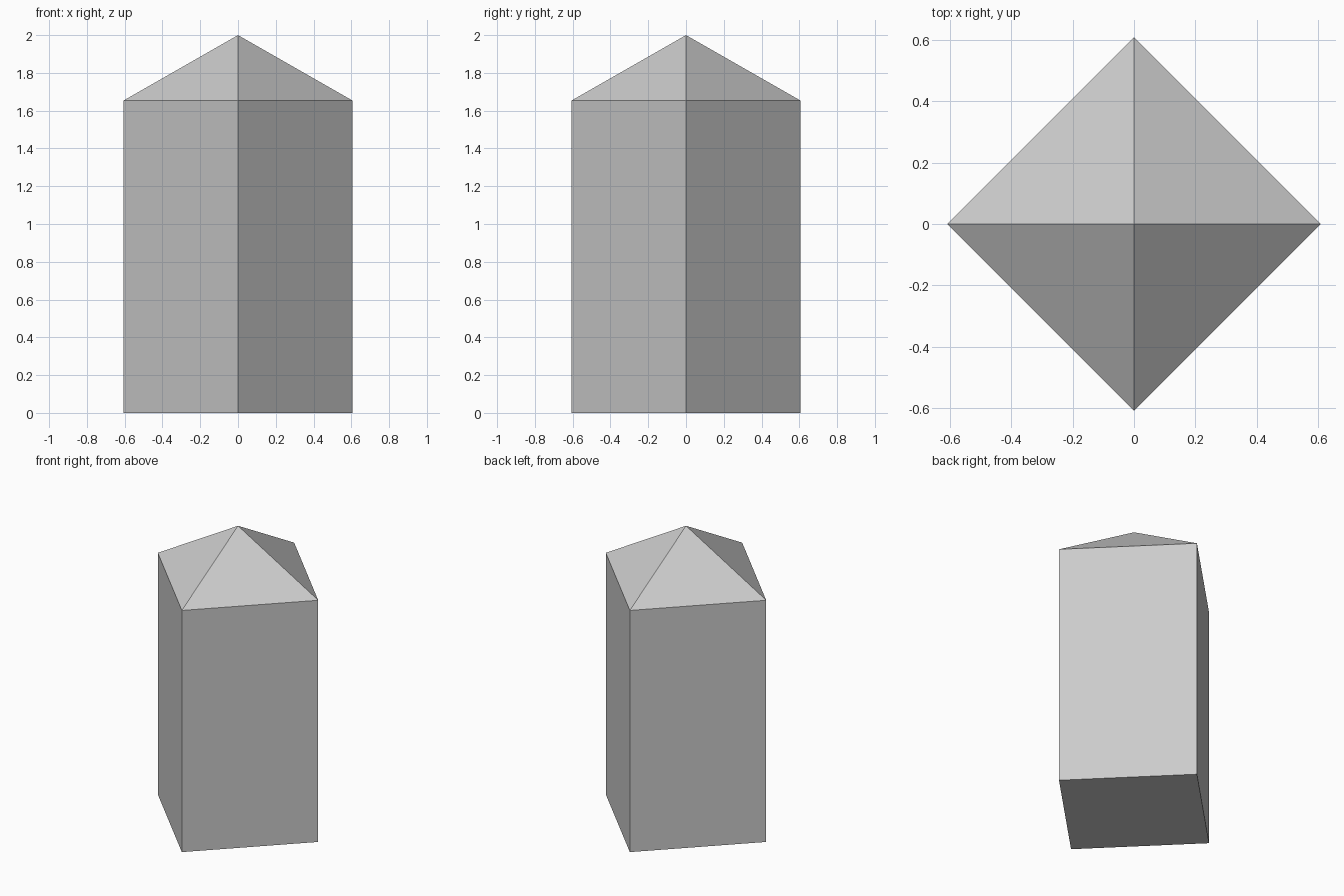
import bpy
import bmesh

if "Cube" in bpy.data.objects:
    bpy.data.objects.remove(bpy.data.objects["Cube"])

RADIUS, EAVE, PEAK = 0.607, 1.653, 2.0

bm = bmesh.new()

# Square base, corners on the x and y axes
bmesh.ops.create_circle(bm, cap_ends=True, segments=4, radius=RADIUS)
base = bm.faces[:]

# Straight column, keeping the base closed
ext = bmesh.ops.extrude_face_region(bm, geom=base, use_keep_orig=True)
top_verts = [g for g in ext["geom"] if isinstance(g, bmesh.types.BMVert)]
top_faces = [g for g in ext["geom"] if isinstance(g, bmesh.types.BMFace)]
bmesh.ops.translate(bm, verts=top_verts, vec=(0, 0, EAVE))

# Pyramid cap: poke the top face and raise its centre
cap = bmesh.ops.poke(bm, faces=top_faces)
cap["verts"][0].co.z = PEAK

bmesh.ops.recalc_face_normals(bm, faces=bm.faces[:])
mesh = bpy.data.meshes.new("pointed_column")
bm.to_mesh(mesh)
bm.free()
bpy.context.collection.objects.link(bpy.data.objects.new("pointed_column", mesh))
